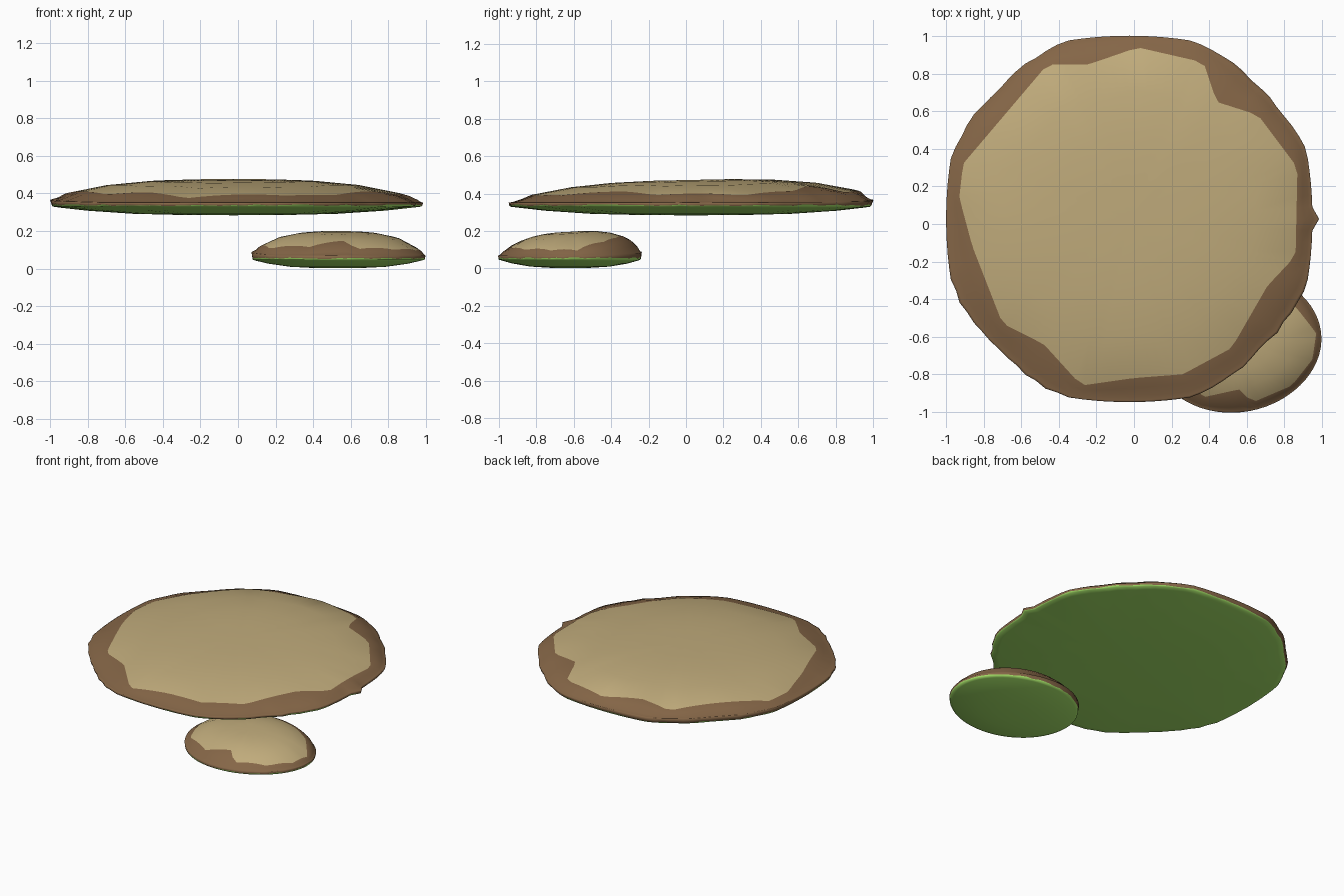
import bpy, bmesh, random
from math import sin, cos, pi, tau, atan2, hypot, radians

if "Cube" in bpy.data.objects:
    bpy.data.objects.remove(bpy.data.objects["Cube"])
random.seed(4)


def material(name, rgb):
    m = bpy.data.materials.new(name)
    m.use_nodes = True
    m.diffuse_color = (*rgb, 1)
    m.node_tree.nodes["Principled BSDF"].inputs["Base Color"].default_value = (*rgb, 1)
    return m


MATS = [material("tan top", (0.53, 0.41, 0.20)),
        material("brown edge", (0.235, 0.133, 0.063)),
        material("green underside", (0.40, 0.81, 0.145))]


def polygon_radius(points, a):
    """Distance from the origin to a star-shaped polygon at angle a."""
    polar = sorted((atan2(y, x) % tau, hypot(x, y)) for x, y in points)
    for i, (a1, r1) in enumerate(polar):
        a2, r2 = polar[(i + 1) % len(polar)]
        span, d = (a2 - a1) % tau, (a - a1) % tau
        if d <= span:
            return r1 * r2 * sin(span) / (r1 * sin(d) + r2 * sin(span - d))


def cap(name, centre, size, rim_z, rise, tilt, depth, wall, patch, outline, segs):
    """Domed disc: tan patch above, brown rim band, shallow green belly."""
    cx, cy = centre
    sx, sy = size
    patch = [((x - cx) / sx, (y - cy) / sy) for x, y in patch]

    def top(s, a):
        s = min(s, 1)
        return rim_z + rise * (1 - s ** 2.5) ** 0.65 + tilt * s * (sin(a) + 0.4) * (1 - s ** 20)

    def belly(s):
        return rim_z - 0.006 - depth * (1 - s ** 3)

    rings = [[] for _ in range(14)]
    for i in range(segs):
        a = tau * i / segs
        rim = outline(i, a)
        edge = min(polygon_radius(patch, a), rim * 0.985)
        # The rim band stands taller towards the back right
        lean = max(0, cos(a - pi * 0.75))
        wall_z = rim_z + rise * 0.1 + wall * lean
        stations = [(edge * k, top(edge * k, a)) for k in (0.25, 0.5, 0.75, 1)]
        for k in (0.4, 0.75, 0.93):
            s = edge + (rim - edge) * k
            stations.append((s, max(top(s / rim, a), wall_z + 0.02 * (1 - k))))
        stations.append((rim, wall_z))
        stations.append((rim * (0.997 - 0.01 * lean), rim_z + random.uniform(-0.004, 0.004)))
        stations.append((rim * (0.99 - 0.01 * lean), rim_z - 0.008))
        stations += [(rim * k, belly(k)) for k in (0.95, 0.8, 0.55, 0.25)]
        for ring, (s, z) in zip(rings, stations):
            ring.append((cx + sx * s * cos(a), cy + sy * s * sin(a), z))

    bm = bmesh.new()
    rows = [[bm.verts.new(p) for p in ring] for ring in rings]
    peak = bm.verts.new((cx, cy, top(0, 0)))
    base = bm.verts.new((cx, cy, belly(0)))
    for i in range(segs):
        j = (i + 1) % segs
        bm.faces.new((peak, rows[0][i], rows[0][j]))
        for k in range(len(rows) - 1):
            f = bm.faces.new((rows[k][i], rows[k + 1][i], rows[k + 1][j], rows[k][j]))
            f.material_index = 0 if k < 3 else 1 if k < 8 else 2
        bm.faces.new((base, rows[-1][j], rows[-1][i])).material_index = 2
    bmesh.ops.recalc_face_normals(bm, faces=bm.faces)
    for f in bm.faces:
        f.smooth = True
    mesh = bpy.data.meshes.new(name)
    bm.to_mesh(mesh)
    bm.free()
    for m in MATS:
        mesh.materials.append(m)
    bpy.context.collection.objects.link(bpy.data.objects.new(name, mesh))


def large_outline(i, a):
    # Flattened sides, toothed diagonals and one small spike
    if i == 0:
        return 1.01
    off = abs((a + pi / 4) % (pi / 2) - pi / 4) / radians(20)
    if off < 1:
        return 0.975 + 0.032 * off ** 2
    return 1.007 - 0.02 * (off - 1) + random.uniform(-0.007, 0.007)


def small_outline(i, a):
    return 1 + 0.012 * sin(3 * a + 1)


# Large upper cap
cap("large_cap", (-0.025, 0.027), (1, 1), 0.338, 0.135, 0.021, 0.048, 0.02,
    [(-0.91, 0.32), (-0.46, 0.85), (-0.24, 0.85), (0.02, 0.94), (0.37, 0.86),
     (0.44, 0.65), (0.66, 0.58), (0.87, 0.3), (0.86, -0.17), (0.71, -0.33),
     (0.52, -0.66), (0.26, -0.8), (0, -0.82), (-0.28, -0.86), (-0.48, -0.64),
     (-0.7, -0.53), (-0.86, -0.12), (-0.93, 0.14)], large_outline, 96)

# Small lower cap
cap("small_cap", (0.53, -0.618), (0.463, 0.384), 0.055, 0.141, 0.022, 0.047, 0.025,
    [(0.97, -0.58), (0.86, -0.44), (0.72, -0.37), (0.5, -0.33), (0.42, -0.4),
     (0.22, -0.4), (0.11, -0.58), (0.17, -0.8), (0.38, -0.92), (0.56, -0.88),
     (0.63, -0.95), (0.84, -0.86), (0.95, -0.72)], small_outline, 64)
